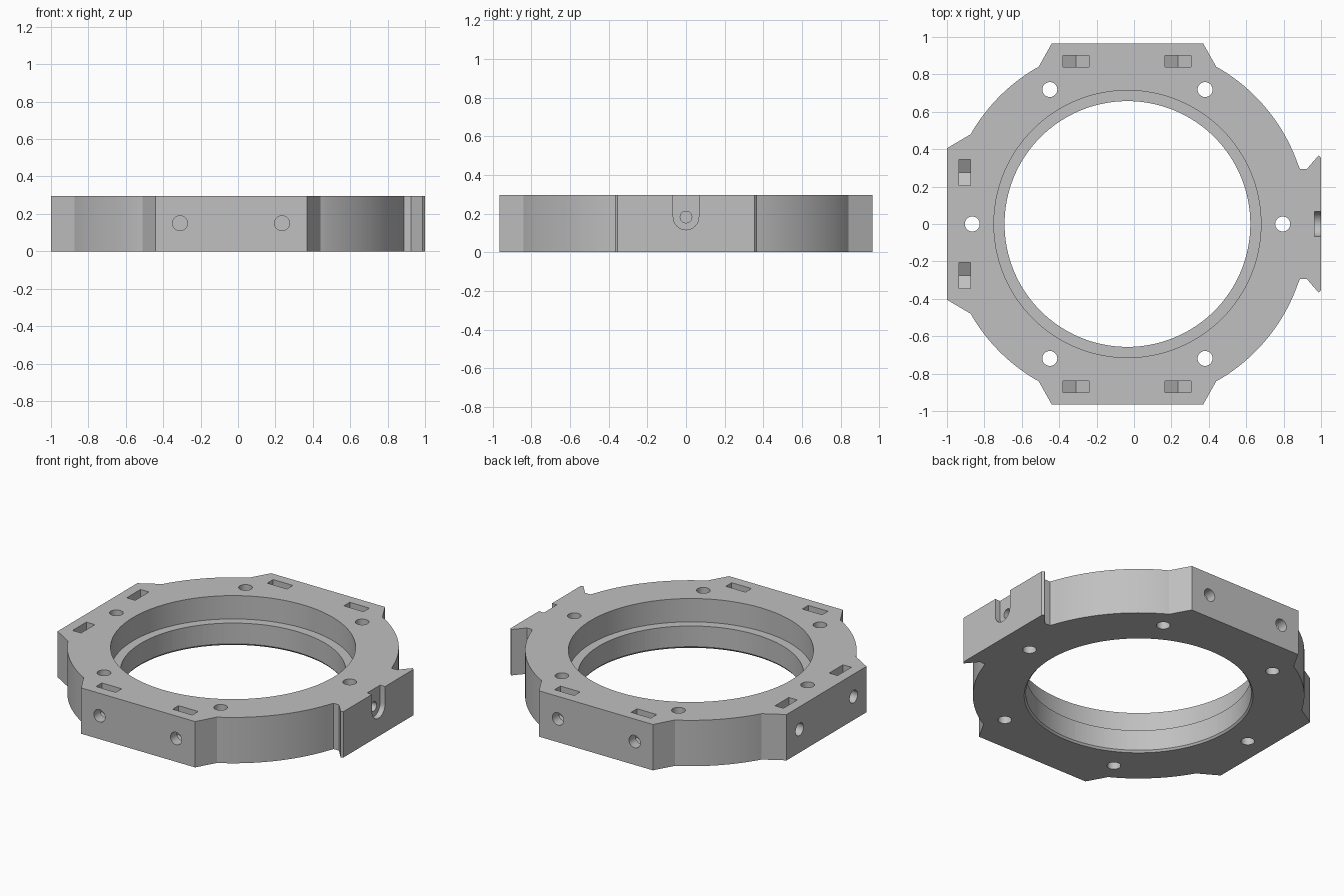
import bpy, bmesh, math
from mathutils import Matrix, Vector

cube = bpy.data.objects.get("Cube")
if cube:
    bpy.data.objects.remove(cube, do_unlink=True)

CX = -0.035          # ring axis
R = 0.966            # outer ring radius
H = 0.295            # thickness
BOLT_Z = 0.15        # height of the side bolts

grey = bpy.data.materials.new("plain grey")
grey.use_nodes = True
grey.diffuse_color = (0.53, 0.53, 0.53, 1)
grey.node_tree.nodes["Principled BSDF"].inputs["Base Color"].default_value = grey.diffuse_color


def to_object(bm, name):
    bmesh.ops.recalc_face_normals(bm, faces=bm.faces)
    mesh = bpy.data.meshes.new(name)
    bm.to_mesh(mesh)
    bm.free()
    mesh.materials.append(grey)
    obj = bpy.data.objects.new(name, mesh)
    bpy.context.collection.objects.link(obj)
    return obj


def prism(name, points, offset):
    """Extrude a closed 3D outline along an offset."""
    bm = bmesh.new()
    face = bm.faces.new([bm.verts.new(p) for p in points])
    new = bmesh.ops.extrude_face_region(bm, geom=[face])["geom"]
    moved = [g for g in new if isinstance(g, bmesh.types.BMVert)]
    bmesh.ops.translate(bm, verts=moved, vec=offset)
    return to_object(bm, name)


def rod(name, start, end, r1, r2=None, sides=32):
    """Cylinder or cone between two points."""
    start, end = Vector(start), Vector(end)
    axis = end - start
    turn = axis.to_track_quat('Z', 'Y').to_matrix().to_4x4()
    bm = bmesh.new()
    bmesh.ops.create_cone(bm, cap_ends=True, segments=sides, radius1=r1,
                          radius2=r1 if r2 is None else r2, depth=axis.length,
                          matrix=Matrix.Translation((start + end) / 2) @ turn)
    return to_object(bm, name)


def arc(a, b, steps=28):
    """Ring points strictly between two corner points, counter-clockwise."""
    a0 = math.atan2(a[1], a[0] - CX)
    a1 = math.atan2(b[1], b[0] - CX)
    if a1 < a0:
        a1 += 2 * math.pi
    angles = [a0 + (a1 - a0) * i / steps for i in range(1, steps)]
    return [(CX + R * math.cos(t), R * math.sin(t)) for t in angles]


# Outline of the upper half, from the dovetail tab round to the left pad
tab = [(1.0, 0.355), (0.987, 0.367), (0.925, 0.295), (0.887, 0.295)]
pad = [(0.44, 0.84), (0.37, 0.965), (-0.44, 0.965), (-0.51, 0.84)]
side_pad = [(-0.873, 0.48), (-1.0, 0.405)]
half = tab + arc(tab[-1], pad[0]) + pad + arc(pad[-1], side_pad[0]) + side_pad
outline = half + [(x, -y) for x, y in reversed(half)]
body = prism("mounting_ring", [(x, y, 0) for x, y in outline], (0, 0, H))

cutters = []

# Stepped central bore with a small bottom chamfer
cutters.append(rod("bore", (CX, 0, -0.1), (CX, 0, 0.4), 0.657, sides=128))
cutters.append(rod("counterbore", (CX, 0, 0.145), (CX, 0, 0.4), 0.714, sides=128))
cutters.append(rod("bore_chamfer", (CX, 0, -0.01), (CX, 0, 0.012), 0.675, 0.657, sides=128))

# Six vertical through holes
for i in range(6):
    t = i * math.pi / 3
    x, y = CX + 0.83 * math.cos(t), 0.83 * math.sin(t)
    cutters.append(rod("through_hole", (x, y, -0.1), (x, y, 0.4), 0.04))

# Nut slots with pointed floors, and the side bolt holes that meet them
slot = [(-0.07, 0.4), (-0.07, 0.11), (0, 0.069), (0.07, 0.11), (0.07, 0.4)]
for s in (-1, 1):
    for x in (-0.31, 0.235):
        cutters.append(prism("nut_slot", [(x + u, s * 0.84, z) for u, z in slot], (0, s * 0.06, 0)))
        cutters.append(rod("bolt_hole", (x, s * 1.1, BOLT_Z), (x, s * 0.8, BOLT_Z), 0.04))
    y = s * 0.275
    cutters.append(prism("nut_slot", [(-0.935, y + u, z) for u, z in slot], (0.06, 0, 0)))
    cutters.append(rod("bolt_hole", (-1.1, y, BOLT_Z), (-0.83, y, BOLT_Z), 0.04))

# Round-bottomed recess and pin hole in the dovetail tab
arch = [(0.965, 0.066 * math.cos(t), 0.182 + 0.066 * math.sin(t))
        for t in (math.pi + math.pi * i / 16 for i in range(17))]
arch += [(0.965, 0.066, 0.4), (0.965, -0.066, 0.4)]
cutters.append(prism("tab_recess", arch, (0.1, 0, 0)))
cutters.append(rod("pin_hole", (1.1, 0, 0.182), (0.86, 0, 0.182), 0.03))

# Carve everything out of the ring
bpy.ops.object.select_all(action='DESELECT')
bpy.context.view_layer.objects.active = body
body.select_set(True)
for cutter in cutters:
    cutter.hide_render = True
    mod = body.modifiers.new(cutter.name, 'BOOLEAN')
    mod.operation = 'DIFFERENCE'
    mod.solver = 'EXACT'
    mod.object = cutter
    bpy.ops.object.modifier_apply(modifier=mod.name)
    bpy.data.objects.remove(cutter, do_unlink=True)

bpy.ops.object.shade_smooth_by_angle(angle=math.radians(25))
